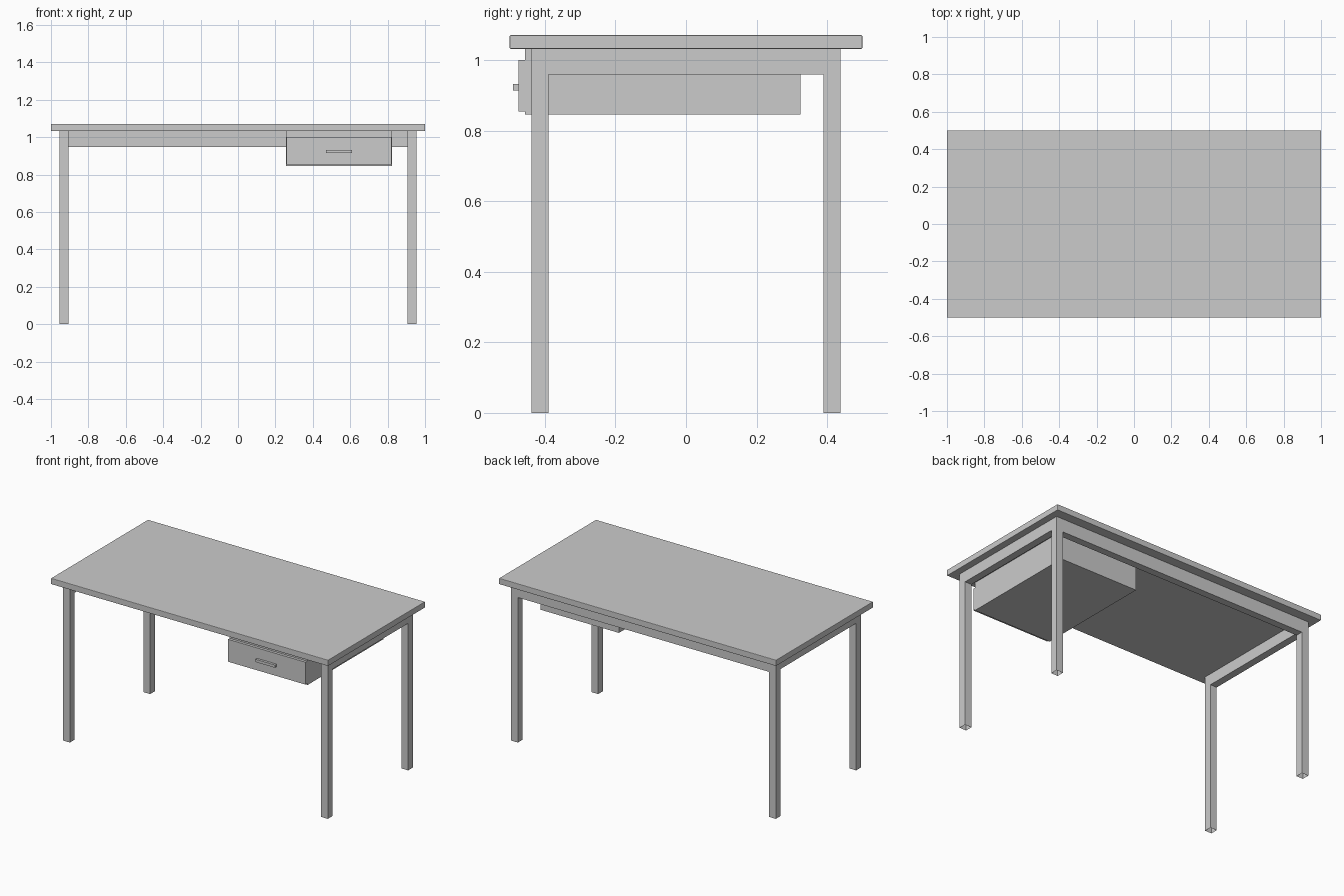
import bpy
import bmesh
from mathutils import Vector

cube = bpy.data.objects.get("Cube")
if cube:
    bpy.data.objects.remove(cube, do_unlink=True)

# Single plain grey finish
grey = bpy.data.materials.new("plain_grey")
grey.use_nodes = True
colour = (0.6, 0.6, 0.6, 1)
grey.diffuse_color = colour
grey.node_tree.nodes["Principled BSDF"].inputs["Base Color"].default_value = colour


def box(name, low, high, open_bottom=False, bevel=0):
    """Box between two corners, optionally hollow underneath or with softened edges."""
    low, high = Vector(low), Vector(high)
    bm = bmesh.new()
    bmesh.ops.create_cube(bm, size=1)
    bmesh.ops.scale(bm, vec=high - low, verts=bm.verts)
    bmesh.ops.translate(bm, vec=(low + high) / 2, verts=bm.verts)
    if open_bottom:
        bm.normal_update()
        under = [f for f in bm.faces if f.normal.z < -0.5]
        bmesh.ops.delete(bm, geom=under, context="FACES_ONLY")
    mesh = bpy.data.meshes.new(name)
    bm.to_mesh(mesh)
    bm.free()
    mesh.materials.append(grey)
    obj = bpy.data.objects.new(name, mesh)
    bpy.context.collection.objects.link(obj)
    if bevel:
        mod = obj.modifiers.new("soft_edges", "BEVEL")
        mod.width = bevel
        mod.segments = 2
    return obj


UNDER = 1.032          # underside of the table top
LEG_X, LEG_Y = 0.955, 0.438   # outer faces of the legs
LEG = 0.048            # leg thickness

# Table top
box("table_top", (-1, -0.5, UNDER), (1, 0.5, 1.071), bevel=0.003)

# Legs: square tubes, open at the foot
for side, sx in (("right", -1), ("left", 1)):
    for end, sy in (("front", -1), ("back", 1)):
        x, y = sx * (LEG_X - LEG / 2), sy * (LEG_Y - LEG / 2)
        box(f"{end}_{side}_leg", (x - LEG / 2, y - LEG / 2, 0),
            (x + LEG / 2, y + LEG / 2, UNDER), open_bottom=True)

# Side rails between the legs
for side, sx in (("right", -1), ("left", 1)):
    x = sx * (LEG_X - LEG / 2)
    box(f"{side}_rail", (x - LEG / 2, LEG - LEG_Y, 0.959),
        (x + LEG / 2, LEG_Y - LEG, UNDER))

# Back rail
box("back_rail", (LEG - LEG_X, LEG_Y - LEG, 0.946), (LEG_X - LEG, LEG_Y, UNDER))

# Drawer case, front panel and handle
box("drawer_case", (0.257, -0.457, 0.846), (0.823, 0.325, UNDER))
box("drawer_front", (0.26, -0.475, 0.854), (0.82, -0.457, 1.0))
box("drawer_handle", (0.47, -0.491, 0.914), (0.61, -0.475, 0.932))
